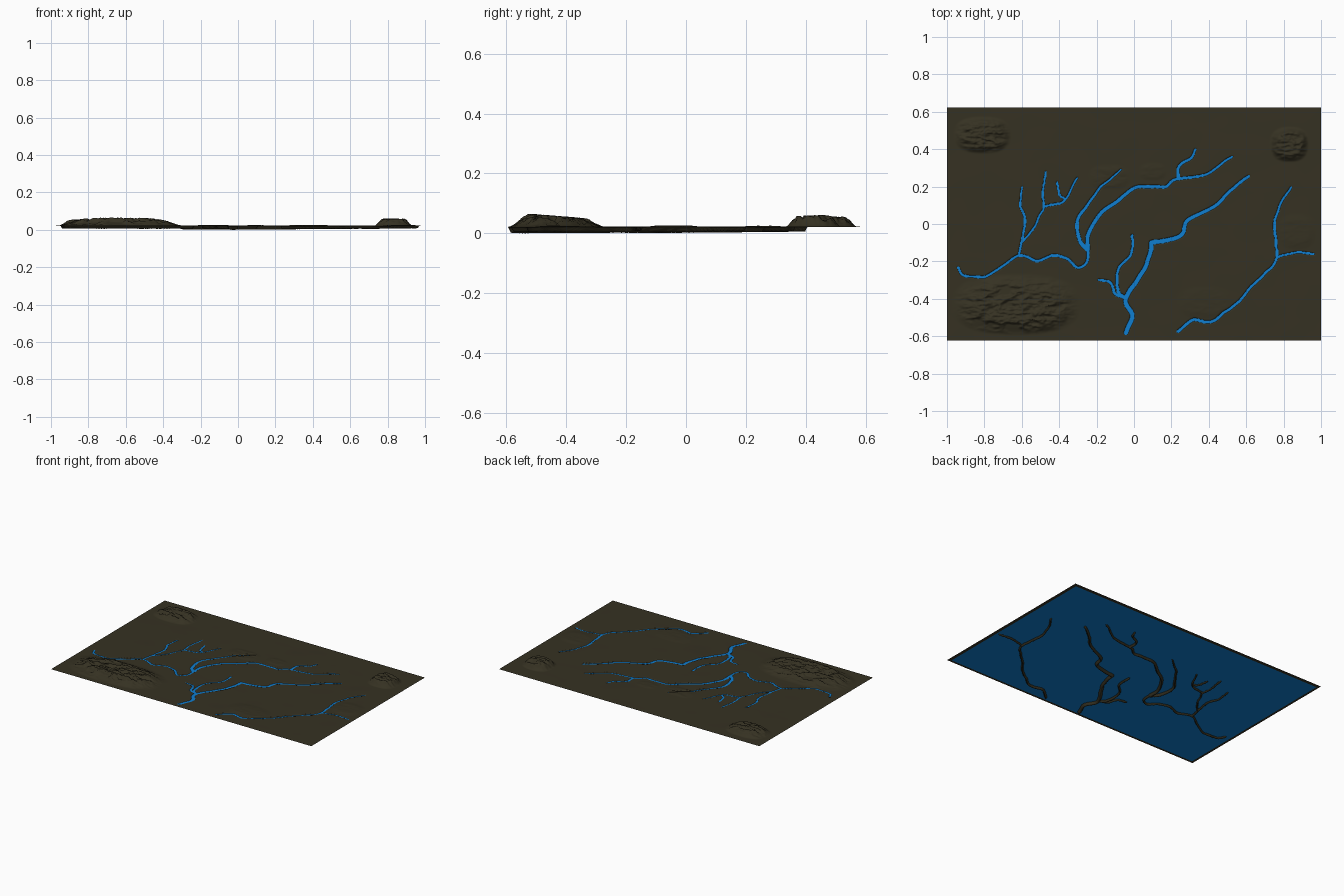
import bpy, math
from mathutils import Vector, noise

if "Cube" in bpy.data.objects:
    bpy.data.objects.remove(bpy.data.objects["Cube"])

NX, NY = 416, 260            # terrain grid cells
HX, HY = 1.0, 0.624          # half sizes
GROUND, WATER = 0.0215, 0.018
DX, DY = 2 * HX / NX, 2 * HY / NY


def material(name, rgb):
    m = bpy.data.materials.new(name)
    m.diffuse_color = (*rgb, 1)
    m.use_nodes = True
    m.node_tree.nodes["Principled BSDF"].inputs["Base Color"].default_value = m.diffuse_color
    return m


def add_mesh(name, verts, faces, mat):
    me = bpy.data.meshes.new(name)
    me.from_pydata(verts, [], faces)
    me.materials.append(mat)
    ob = bpy.data.objects.new(name, me)
    bpy.context.collection.objects.link(ob)
    return ob


def smoothstep(t):
    t = max(0.0, min(1.0, t))
    return t * t * (3 - 2 * t)


# ---- river channels: carve depth stored per grid vertex ----
carve = {}


def stamp(p, half, depth):
    reach = half * 1.6
    i0, i1 = math.floor((p.x - reach + HX) / DX), math.ceil((p.x + reach + HX) / DX)
    j0, j1 = math.floor((p.y - reach + HY) / DY), math.ceil((p.y + reach + HY) / DY)
    for j in range(max(j0, 1), min(j1, NY - 1) + 1):
        for i in range(max(i0, 1), min(i1, NX - 1) + 1):
            d = math.hypot(i * DX - HX - p.x, j * DY - HY - p.y) / reach
            if d < 1:
                carve[i, j] = max(carve.get((i, j), 0), depth * (1 - d * d))


def river(w0, w1, *pts):
    """Carve a smooth winding channel, half width going from w0 to w1."""
    P = [Vector(p) for p in pts]
    P = [2 * P[0] - P[1]] + P + [2 * P[-1] - P[-2]]
    n = len(P) - 3
    for k in range(n):
        a, b, c, d = P[k:k + 4]
        steps = max(4, int((c - b).length / 0.0015))
        for s in range(steps + 1):
            t = s / steps
            q = 0.5 * (2 * b + (c - a) * t + (2 * a - 5 * b + 4 * c - d) * t * t
                       + (3 * b - a - 3 * c + d) * t ** 3)
            # small natural meander
            wob = noise.noise_vector(Vector((q.x * 14, q.y * 14, 0))) * 0.008
            w = w0 + (w1 - w0) * (k + t) / n
            stamp(q + Vector((wob.x, wob.y)), w, 0.0065 + w * 0.9)


# western river and its tributaries
river(.0045, .0055, (-.94, -.235), (-.91, -.275), (-.80, -.28), (-.70, -.23), (-.615, -.17),
      (-.525, -.195), (-.43, -.17), (-.355, -.19), (-.30, -.235), (-.25, -.205), (-.245, -.14))
river(.008, .0045, (-.245, -.14), (-.24, -.04), (-.18, .055), (-.075, .135), (.03, .2),
      (.165, .2), (.235, .245), (.38, .26), (.525, .36))
river(.006, .0045, (.235, .245), (.24, .30), (.30, .35), (.325, .4))
river(.008, .004, (-.245, -.14), (-.285, -.085), (-.30, .015), (-.235, .115), (-.17, .205), (-.07, .29))
river(.005, .004, (-.615, -.17), (-.605, -.10), (-.585, .015), (-.61, .105), (-.595, .2))
river(.0045, .004, (-.605, -.10), (-.54, -.03), (-.50, .05), (-.48, .09), (-.485, .185), (-.47, .28))
river(.0045, .004, (-.48, .09), (-.395, .11), (-.355, .14), (-.33, .195), (-.30, .245))
river(.004, .004, (-.365, .135), (-.40, .16), (-.41, .22))
# central river
river(.0085, .0085, (-.045, -.58), (-.01, -.49), (-.045, -.405), (.03, -.285), (.085, -.18), (.095, -.10))
river(.0085, .0055, (.095, -.10), (.245, -.065), (.29, .015), (.435, .095), (.51, .175), (.61, .25))
river(.006, .0045, (-.045, -.405), (-.085, -.35), (-.08, -.235), (-.015, -.16), (-.01, -.06))
river(.0055, .0045, (-.05, -.40), (-.10, -.37), (-.13, -.31), (-.19, -.30))
# eastern river
river(.006, .0045, (.24, -.575), (.315, -.515), (.405, -.52), (.54, -.43), (.62, -.34), (.70, -.27),
      (.76, -.175), (.755, 0), (.78, .09), (.835, .195))
river(.0045, .004, (.76, -.18), (.86, -.15), (.96, -.16))

# ---- hill ranges: centre x, y, half sizes, height, tilt of the crest in y, roughness ----
HILLS = [(-.63, -.43, .35, .165, .037, -.5, .55),
         (-.81, .475, .155, .10, .034, .1, .6),
         (.83, .425, .105, .095, .039, .1, .5),
         (-.13, .25, .12, .07, .004, 0, .5),
         (.10, .28, .08, .05, .003, 0, .5),
         (.87, -.04, .11, .10, .004, -.3, .3),
         (.38, -.42, .16, .09, .003, -.3, .3)]


def hills(x, y):
    z = 0.0
    for cx, cy, rx, ry, h, tilt, rough in HILLS:
        u, v = (x - cx) / rx, (y - cy) / ry
        r = (abs(u) ** 2.6 + abs(v) ** 2.6) ** (1 / 2.6)
        if r >= 1:
            continue
        n = abs(noise.fractal(Vector((x * 9, y * 24, cx * 7)), 0.9, 2.1, 4))
        ridge = 1 - rough * min(1, 1.5 * n)
        z += h * smoothstep((1 - r) * 2.2) * ridge * (1 + tilt * v * 0.7)
    return z


# ---- terrain sheet ----
verts = []
for j in range(NY + 1):
    for i in range(NX + 1):
        x, y = i * DX - HX, j * DY - HY
        edge = smoothstep(min(HX - abs(x), HY - abs(y)) / 0.1)
        z = GROUND + 0.0012 * edge * noise.noise(Vector((x * 6, y * 6, 3)))
        c = carve.get((i, j), 0)
        z += hills(x, y) * (0.3 if c else 1)
        verts.append((x, y, max(0.0, z - c * 1.05)))
row = NX + 1
faces = [(j * row + i, j * row + i + 1, (j + 1) * row + i + 1, (j + 1) * row + i)
         for j in range(NY) for i in range(NX)]
low = min(v[2] for v in verts)
verts = [(x, y, z if z > WATER else WATER - (WATER - z) * WATER / (WATER - low))
         for x, y, z in verts]        # deepest bed rests on z = 0
terrain = add_mesh("terrain", verts, faces, material("dark olive earth", (.036, .031, .016)))
for p in terrain.data.polygons:
    p.use_smooth = True

# ---- water sheet under the land, showing through the channels ----
wx, wy = HX - 0.02, HY - 0.02
add_mesh("water", [(-wx, -wy, WATER), (wx, -wy, WATER), (wx, wy, WATER), (-wx, wy, WATER)],
         [(0, 1, 2, 3)], material("river blue", (.005, .21, .63)))
